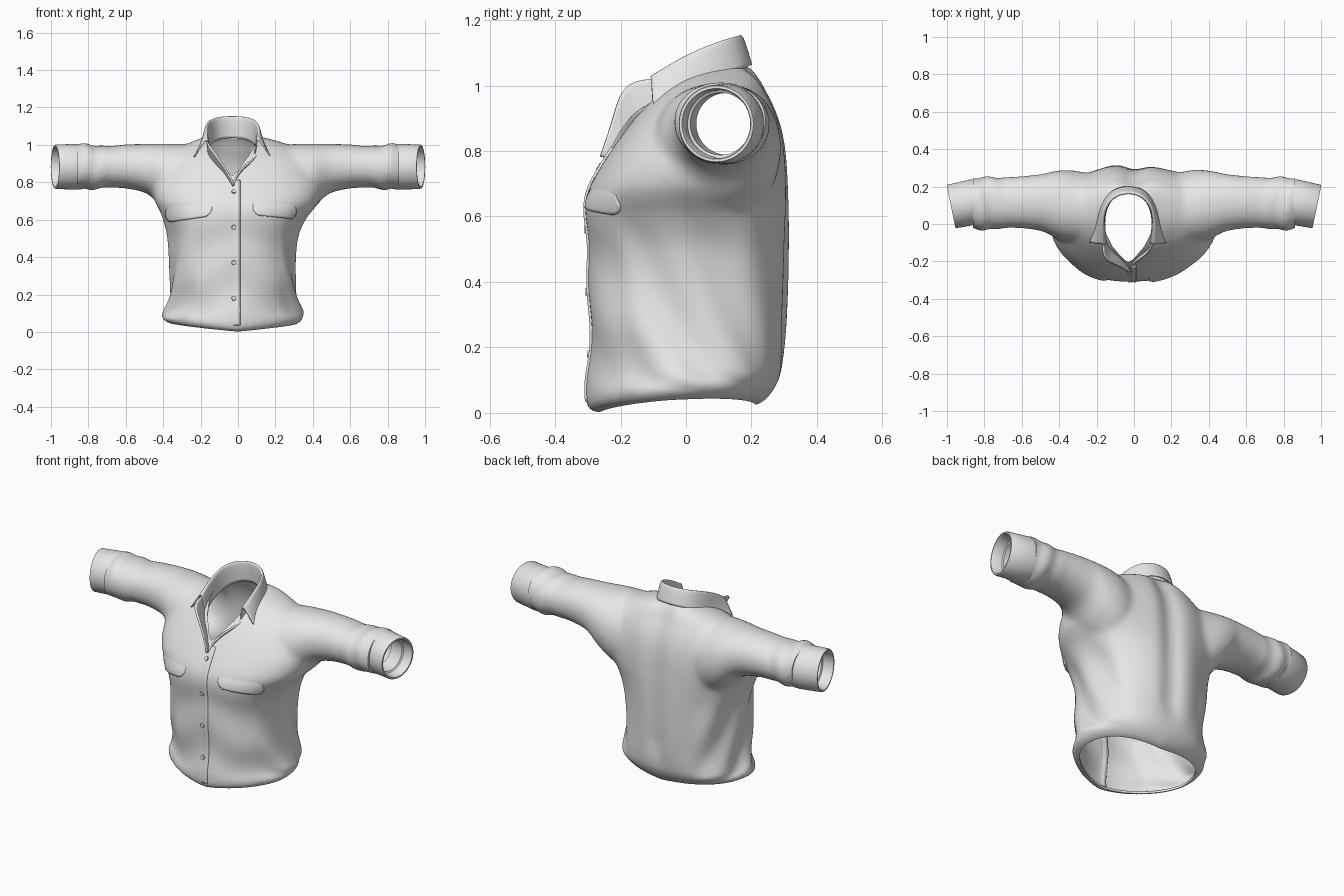
import bpy, bmesh, math
from mathutils import Vector
from mathutils.bvhtree import BVHTree

cube = bpy.data.objects.get("Cube")
if cube:
    bpy.data.objects.remove(cube)

cloth = bpy.data.materials.new("light grey cloth")
cloth.use_nodes = True
cloth.diffuse_color = (0.8, 0.8, 0.8, 1)
cloth.node_tree.nodes["Principled BSDF"].inputs["Base Color"].default_value = (0.8, 0.8, 0.8, 1)

MID = -0.03  # centre line of the neck


def make(name, bm):
    mesh = bpy.data.meshes.new(name)
    bmesh.ops.recalc_face_normals(bm, faces=bm.faces)
    bm.to_mesh(mesh)
    bm.free()
    ob = bpy.data.objects.new(name, mesh)
    bpy.context.collection.objects.link(ob)
    mesh.materials.append(cloth)
    return ob


def loft(bm, rings, capped=True, closed=True):
    rows = [[bm.verts.new(p) for p in ring] for ring in rings]
    n = len(rows[0])
    for a, b in zip(rows, rows[1:]):
        for i in range(n if closed else n - 1):
            j = (i + 1) % n
            bm.faces.new((a[i], a[j], b[j], b[i]))
    if capped:
        bm.faces.new(rows[0][::-1])
        bm.faces.new(rows[-1])


def refine(stations, steps=4):
    """Smoothly fill in stations between the given ones."""
    out = []
    for i in range(len(stations) - 1):
        quad = stations[max(i - 1, 0)], stations[i], stations[i + 1], stations[min(i + 2, len(stations) - 1)]
        for k in range(steps):
            t = k / steps
            out.append([b + t / 2 * (c - a + t * (2 * a - 5 * b + 4 * c - d + t * (3 * (b - c) + d - a)))
                        for a, b, c, d in zip(*quad)])
    return out + [stations[-1]]


def oval(u0, u1, v0, v1, power, front_power, n=64):
    pts = []
    for i in range(n):
        t = math.tau * i / n
        c, s = math.cos(t), math.sin(t)
        e = 2 / (power if s > 0 else front_power)
        pts.append(((u0 + u1) / 2 + (u1 - u0) / 2 * math.copysign(abs(c) ** e, c),
                    (v0 + v1) / 2 + (v1 - v0) / 2 * math.copysign(abs(s) ** e, s)))
    return pts


def bake(ob):
    """Apply every modifier on an object."""
    dg = bpy.context.evaluated_depsgraph_get()
    mesh = bpy.data.meshes.new_from_object(ob.evaluated_get(dg))
    ob.modifiers.clear()
    ob.data = mesh


def modify(ob, kind, **settings):
    m = ob.modifiers.new(kind.lower(), kind)
    for key, value in settings.items():
        setattr(m, key, value)


def smoothstep(a, b, v):
    t = min(1, max(0, (v - a) / (b - a)))
    return t * t * (3 - 2 * t)


# Torso rings: height, left and right edge, front and back edge
torso = [(0.005, -.36, .31, -.285, .22), (.035, -.405, .345, -.308, .255), (.1, -.395, .345, -.302, .285),
         (.2, -.365, .315, -.295, .303), (.35, -.36, .30, -.293, .312), (.5, -.37, .313, -.30, .315),
         (.6, -.4, .36, -.308, .315), (.65, -.42, .4, -.306, .314), (.7, -.445, .435, -.29, .312),
         (.78, -.45, .45, -.243, .307), (.86, -.42, .42, -.187, .295), (.93, -.38, .38, -.13, .272),
         (.98, -.32, .31, -.075, .247), (1.015, -.25, .23, -.025, .23), (1.05, -.16, .10, .04, .205),
         (1.07, -.11, .05, .09, .18)]
bm = bmesh.new()
loft(bm, [[(x, y, z) for x, y in oval(x0, x1, y0, y1, 2.35, 1.75 + .55 * smoothstep(.08, .3, z))]
          for z, x0, x1, y0, y1 in refine(torso)])

# Sleeve rings: distance from centre, front and back edge, bottom and top
sleeve = [(.2, -.12, .27, .58, .99), (.3, -.11, .285, .59, 1.005), (.4, -.085, .285, .655, 1.006),
          (.45, -.058, .277, .71, 1.006), (.5, -.037, .266, .745, 1.006), (.6, -.023, .256, .767, 1.002),
          (.7, -.023, .249, .771, .993), (.77, -.032, .252, .762, .999), (.81, -.036, .252, .76, 1.009),
          (.84, -.026, .248, .768, 1.004), (.9, -.018, .24, .775, .995)]
for side in (-1, 1):
    loft(bm, [[(side * d, y, z) for y, z in oval(y0, y1, z0, z1, 2.1, 2.1)]
              for d, y0, y1, z0, z1 in refine(sleeve)])
shirt = make("shirt_body", bm)
modify(shirt, 'REMESH', mode='VOXEL', voxel_size=0.013)
modify(shirt, 'SMOOTH', factor=0.5, iterations=16)
bake(shirt)

# Cloth folds
normals = [v.normal.copy() for v in shirt.data.vertices]
for v, nrm in zip(shirt.data.vertices, normals):
    x, y, z = v.co
    low = smoothstep(.7, .45, z) * smoothstep(.03, .12, z)
    flank = smoothstep(.2, .3, abs(x))
    d = .009 * math.sin(28 * (y + .55 * z) + 1.5 * math.sin(5 * z)) * low * flank
    if y > .1:
        back = smoothstep(.1, .25, y) * smoothstep(.1, .3, z)
        d += back * (.004 * math.sin(26 * abs(x - MID) * (1.2 - .5 * z)) * smoothstep(.5, .3, abs(x))
                     - .024 * math.exp(-((x - .01) / .065) ** 2))
    elif y < 0:
        d += .005 * math.sin(20 * (z + .5 * abs(x))) * low * (1 - flank)
    d += .004 * math.sin(55 * abs(x) + 14 * (z - y)) * smoothstep(.62, .8, abs(x))
    v.co += nrm * d
    # hem dips at the front and lifts at the sides
    v.co.z += smoothstep(.15, 0, z) * (.03 * abs(x) / .35 + .045 * (y + .3) - .006)

outer = BVHTree.FromPolygons([v.co.copy() for v in shirt.data.vertices],
                             [tuple(p.vertices) for p in shirt.data.polygons])
modify(shirt, 'SOLIDIFY', thickness=0.012, offset=-1)
bake(shirt)

# Openings for neck, hem and wrists
half = [(.07, .165), (.115, .11), (.13, .03), (.12, -.05), (.085, -.12), (.03, -.185)]
neck = [(0, .185)] + half + [(0, -.205)] + [(-x, y) for x, y in half[::-1]]
cutters = []
for outline, z0, z1 in ((neck, .75, 1.4), (oval(-.335, .335, -.265, .212, 2.35, 1.75), -.2, .1)):
    bm = bmesh.new()
    loft(bm, [[(x + MID, y, z) for x, y in outline] for z in (z0, z1)])
    cutters.append(make("opening_cutter", bm))
for side in (-1, 1):
    bm = bmesh.new()
    bmesh.ops.create_cube(bm, size=1)
    for v in bm.verts:
        v.co.x += side * 1.362
        v.co.z += .88
    cutters.append(make("wrist_cutter", bm))
for c in cutters:
    c.hide_render = True
    modify(shirt, 'BOOLEAN', operation='DIFFERENCE', solver='EXACT', object=c)
bake(shirt)
for c in cutters:
    bpy.data.objects.remove(c)

# Folded cuffs: distance along the cuff and radius
cuff_profile = [(-.035, .108), (-.035, .119), (.0, .122), (.116, .119), (.121, .116), (.121, .108),
                (.116, .105), (.06, .103), (.055, .095), (-.03, .094)]
for side, name in ((-1, "right_cuff"), (1, "left_cuff")):
    bm = bmesh.new()
    axis = Vector((side * .975, -.2, 0))
    across = Vector((side * .2, .975, 0))
    start = Vector((side * .86, .117, .883))
    loft(bm, [[start + axis * d + across * (r * math.cos(math.tau * i / 48))
               + Vector((0, 0, r * math.sin(math.tau * i / 48))) for i in range(48)]
              for d, r in cuff_profile + cuff_profile[:1]], capped=False)
    bmesh.ops.remove_doubles(bm, verts=bm.verts, dist=1e-5)
    make(name, bm)

# Collar: base, fold and outer edge from the back round to the front
stations = [((0, .178, 1.04), (0, .168, 1.157), (0, .208, 1.066)),
            ((.085, .148, 1.03), (.085, .142, 1.15), (.1, .18, 1.055)),
            ((.125, .07, 1.0), (.13, .07, 1.128), (.152, .09, 1.025)),
            ((.13, -.02, .965), (.135, -.02, 1.085), (.175, -.01, .982)),
            ((.115, -.1, .92), (.13, -.108, 1.03), (.205, -.1, .935))]
rows = []
for side, part in ((-1, stations[:0:-1]), (1, stations)):
    for points in part:
        base, fold, edge = [Vector((side * x + MID, y, z)) for x, y, z in points]
        out = (edge - fold) * Vector((1, 1, 0))
        rows.append((base, fold, fold + out.normalized() * .013, edge))
bm = bmesh.new()
loft(bm, rows, capped=False, closed=False)
collar = make("collar", bm)
modify(collar, 'SUBSURF', levels=3, render_levels=3, boundary_smooth='PRESERVE_CORNERS')
modify(collar, 'SOLIDIFY', thickness=0.007, offset=0)

# Front neck edges: lower and upper line of each side
lower = [(.122, -.08, .92), (.09, -.13, .885), (.03, -.185, .835), (.0, -.225, .775)]
upper = {-1: [(.135, -.1, 1.02), (.135, -.195, 1.01), (.05, -.222, .9), (-.01, -.262, .785)],
         1: [(.13, -.1, .95), (.11, -.155, .92), (.04, -.2, .87), (0, -.24, .785)]}
for side, name in ((-1, "right_neck_edge"), (1, "left_neck_edge")):
    bm = bmesh.new()
    loft(bm, [[(side * x + MID, y, z) for x, y, z in line] for line in (lower, upper[side])],
         capped=False, closed=False)
    ob = make(name, bm)
    modify(ob, 'SUBSURF', levels=3, render_levels=3, boundary_smooth='PRESERVE_CORNERS')
    modify(ob, 'SOLIDIFY', thickness=0.009, offset=0)


def front_point(x, z, lift):
    hit, nrm, _, _ = outer.ray_cast(Vector((x, -1, z)), Vector((0, 1, 0)))
    return hit + nrm * lift, nrm


def patch(name, x0, x1, bottom, top, lift, nx, nz):
    """A panel laid on the front of the shirt, sinking in where lift is low."""
    bm = bmesh.new()
    rows = []
    for k in range(nz + 1):
        t = k / nz
        rows.append([])
        for i in range(nx + 1):
            u = i / nx
            z0 = bottom(u)
            rows[-1].append(front_point(x0 + (x1 - x0) * u, z0 + (top - z0) * t, lift(u, t))[0])
    loft(bm, rows, capped=False, closed=False)
    ob = make(name, bm)
    modify(ob, 'SOLIDIFY', thickness=0.012, offset=0)


# Button placket and pocket flaps
patch("button_placket", -.055, .012, lambda u: .035, .81, lambda u, t: -.012 + .013 * u, 4, 60)
for name, x0, x1, z0, z1 in (("right_pocket_flap", -.385, -.14, .585, .62),
                             ("left_pocket_flap", .08, .31, .625, .605)):
    patch(name, x0, x1,
          lambda u: z0 + (z1 - z0) * u + .03 * max(0, abs(2 * u - 1) - .7) ** 2 / .09, .75,
          lambda u, t: .005 - .016 * smoothstep(0, .8, t) - .006 * smoothstep(.75, 1, abs(2 * u - 1)), 24, 14)

# Buttons
for i, z in enumerate((.18, .37, .56, .75)):
    centre, nrm = front_point(-.022, z, .003)
    bm = bmesh.new()
    bmesh.ops.create_cone(bm, cap_ends=True, segments=20, radius1=.013, radius2=.011, depth=.012)
    bmesh.ops.transform(bm, matrix=nrm.to_track_quat('Z', 'Y').to_matrix().to_4x4(), verts=bm.verts)
    bmesh.ops.translate(bm, vec=centre, verts=bm.verts)
    make(f"button_{i + 1}", bm)

# Smooth shading with sharp edges kept
for ob in [o for o in bpy.context.scene.objects if o.type == 'MESH' and cloth.name in o.data.materials]:
    bpy.ops.object.select_all(action='DESELECT')
    ob.select_set(True)
    bpy.context.view_layer.objects.active = ob
    bpy.ops.object.shade_smooth_by_angle(angle=math.radians(40))
